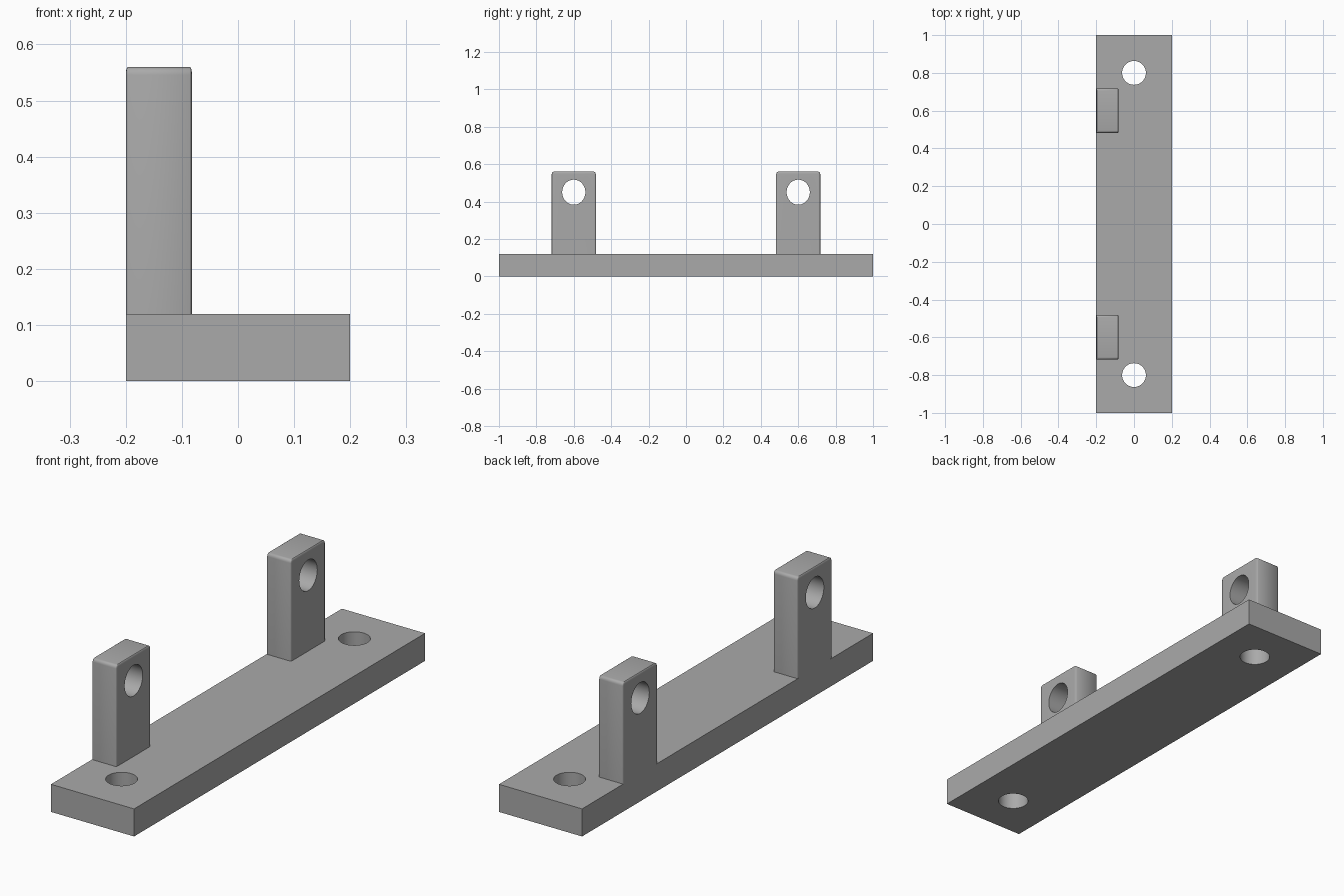
import bpy
import bmesh
from mathutils import Matrix, Vector

default = bpy.data.objects.get("Cube")
if default:
    bpy.data.objects.remove(default, do_unlink=True)

grey = bpy.data.materials.new("plain grey")
grey.use_nodes = True
grey.diffuse_color = (0.4, 0.4, 0.4, 1)
grey.node_tree.nodes["Principled BSDF"].inputs["Base Color"].default_value = grey.diffuse_color


def make_object(name, bm):
    mesh = bpy.data.meshes.new(name)
    bm.to_mesh(mesh)
    bm.free()
    mesh.materials.append(grey)
    obj = bpy.data.objects.new(name, mesh)
    bpy.context.collection.objects.link(obj)
    return obj


def block(low, high, rounding=0, squash=1, stretch=1):
    """Box between two corners, with all but the bottom edges rounded."""
    low, high = Vector(low), Vector(high)
    ratio = Vector((squash, 1, stretch))
    size = Vector(d / r for d, r in zip(high - low, ratio))
    bm = bmesh.new()
    bmesh.ops.create_cube(bm, size=1, matrix=Matrix.Diagonal(size).to_4x4())
    if rounding:
        edges = [e for e in bm.edges if max(v.co.z for v in e.verts) > 0]
        bmesh.ops.bevel(bm, geom=edges, offset=rounding, segments=4,
                        profile=0.5, affect="EDGES")
    bmesh.ops.scale(bm, vec=ratio, verts=bm.verts)
    bmesh.ops.translate(bm, vec=(low + high) / 2, verts=bm.verts)
    return bm


def drill(obj, centre, axis, radii):
    """Cut a round hole through the object along x or z."""
    bm = bmesh.new()
    bmesh.ops.create_cone(bm, cap_ends=True, segments=48, radius1=1, radius2=1, depth=1)
    bmesh.ops.scale(bm, vec=(radii[0], radii[1], 0.5), verts=bm.verts)
    if axis == "X":
        bmesh.ops.rotate(bm, matrix=Matrix(((0, 0, 1), (1, 0, 0), (0, 1, 0))), verts=bm.verts)
    bmesh.ops.translate(bm, vec=centre, verts=bm.verts)
    cutter = make_object(obj.name + "_hole_cutter", bm)
    cutter.hide_render = True
    cutter.hide_set(True)
    cut = obj.modifiers.new("hole", "BOOLEAN")
    cut.operation = "DIFFERENCE"
    cut.solver = "EXACT"
    cut.object = cutter
    return cutter


def finish(obj, cutters):
    """Apply the cuts, remove the cutters and smooth the round surfaces."""
    bpy.ops.object.select_all(action="DESELECT")
    obj.select_set(True)
    bpy.context.view_layer.objects.active = obj
    for modifier in list(obj.modifiers):
        bpy.ops.object.modifier_apply(modifier=modifier.name)
    for cutter in cutters:
        bpy.data.objects.remove(cutter, do_unlink=True)
    bpy.ops.object.shade_smooth_by_angle(angle=0.6)


# Base plate with two mounting holes
plate = make_object("base_plate", block((-0.2, -1, 0), (0.2, 1, 0.12)))
finish(plate, [drill(plate, (0, y, 0.06), "Z", (0.063, 0.063)) for y in (-0.8, 0.8)])

# Upright lugs with a cross hole, flush with the right edge of the plate
for name, y in (("front_lug", -0.6), ("back_lug", 0.6)):
    lug = make_object(name, block((-0.2, y - 0.118, 0.12), (-0.082, y + 0.118, 0.56),
                                  rounding=0.013, squash=0.3, stretch=1.1))
    finish(lug, [drill(lug, (-0.14, y, 0.45), "X", (0.062, 0.067))])
